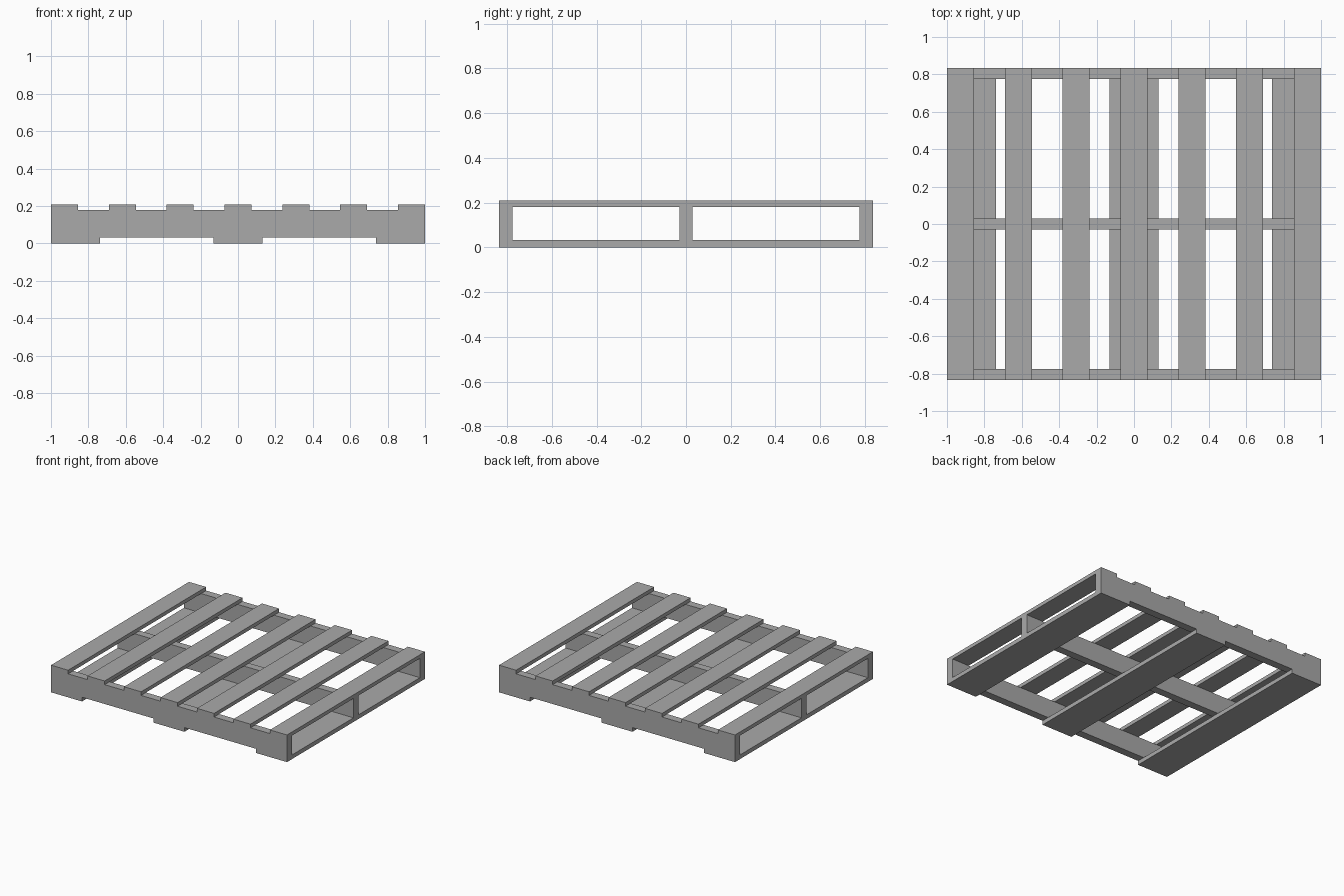
import bpy

cube = bpy.data.objects.get("Cube")
if cube:
    bpy.data.objects.remove(cube, do_unlink=True)

# Single flat grey
grey = bpy.data.materials.new("weathered_grey")
grey.use_nodes = True
colour = (0.4, 0.4, 0.4, 1)
grey.diffuse_color = colour
grey.node_tree.nodes["Principled BSDF"].inputs["Base Color"].default_value = colour

HALF_X, HALF_Y = 1.0, 0.835
BASE_TOP, DECK_BOTTOM, DECK_TOP = 0.032, 0.18, 0.208


def board(name, x, y, z):
    """Box spanning the given (low, high) range on each axis."""
    spans = (x, y, z)
    bpy.ops.mesh.primitive_cube_add(size=1, location=[(a + b) / 2 for a, b in spans])
    obj = bpy.context.object
    obj.name = name
    obj.scale = [b - a for a, b in spans]
    bpy.ops.object.transform_apply(location=False, rotation=False, scale=True)
    obj.data.materials.append(grey)
    return obj


# Seven evenly spaced deck slats
slat_width = 0.145
step = (2 * HALF_X - slat_width) / 6
for i in range(7):
    left = -HALF_X + i * step
    board(f"deck_slat_{i + 1}", (left, left + slat_width),
          (-HALF_Y, HALF_Y), (DECK_BOTTOM, DECK_TOP))

# Three stringers on edge across the width
thick = 0.06
for name, y in (("front", -HALF_Y), ("middle", -thick / 2), ("back", HALF_Y - thick)):
    board(f"{name}_stringer", (-HALF_X, HALF_X), (y, y + thick), (BASE_TOP, DECK_BOTTOM))

# Three wide base boards
base_width = 0.262
for name, x in (("right", -HALF_X), ("centre", -base_width / 2), ("left", HALF_X - base_width)):
    board(f"{name}_base_board", (x, x + base_width), (-HALF_Y, HALF_Y), (0, BASE_TOP))
